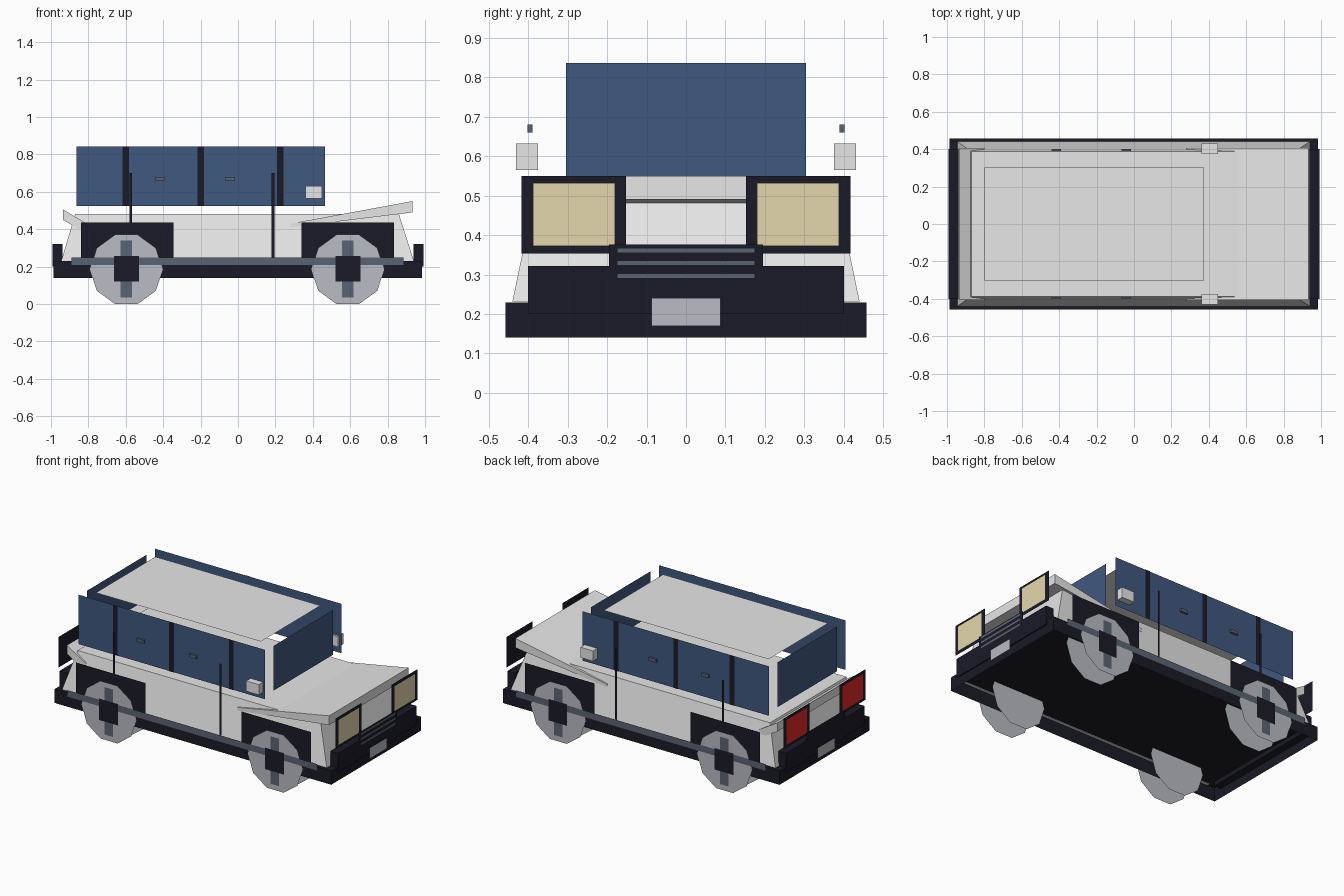
import bpy, bmesh, math

cube = bpy.data.objects.get("Cube")
if cube:
    bpy.data.objects.remove(cube)


def material(name, code):
    rgb = [int(code[i:i + 2], 16) / 255 for i in (0, 2, 4)]
    lin = [c / 12.92 if c <= 0.04045 else ((c + 0.055) / 1.055) ** 2.4 for c in rgb]
    m = bpy.data.materials.new(name)
    m.use_nodes = True
    m.diffuse_color = (*lin, 1)
    m.node_tree.nodes["Principled BSDF"].inputs["Base Color"].default_value = (*lin, 1)
    return m


PAINT = material("light_grey_paint", "E8E8E8")
GLASS = material("blue_glass", "405880")
BLACK = material("black_trim", "1A1A27")
STEEL = material("slate_trim", "596573")
WHEEL = material("wheel_grey", "B8BCC4")
LAMP = material("cream_lamp", "E4D7AC")
RED = material("red_lamp", "E62828")


def build(name, verts, faces, mat):
    me = bpy.data.meshes.new(name)
    me.from_pydata(verts, [], faces)
    me.materials.append(mat)
    ob = bpy.data.objects.new(name, me)
    bpy.context.collection.objects.link(ob)
    return ob


def prism(name, bottom, top, mat, open_bottom=False):
    """Solid between two rings of equal length."""
    n = len(bottom)
    faces = [tuple(range(n, 2 * n))]
    if not open_bottom:
        faces.append(tuple(range(n))[::-1])
    faces += [(i, (i + 1) % n, (i + 1) % n + n, i + n) for i in range(n)]
    ob = build(name, bottom + top, faces, mat)
    if not open_bottom:
        bm = bmesh.new()
        bm.from_mesh(ob.data)
        bmesh.ops.recalc_face_normals(bm, faces=bm.faces)
        bm.to_mesh(ob.data)
        bm.free()
    return ob


def ring(x0, x1, y, z):
    return [(x0, -y, z), (x1, -y, z), (x1, y, z), (x0, y, z)]


def box(name, x0, x1, y0, y1, z0, z1, mat):
    r = [[(x0, y0, z), (x1, y0, z), (x1, y1, z), (x0, y1, z)] for z in (z0, z1)]
    return prism(name, r[0], r[1], mat)


def wedge(name, profile, half_width, mat):
    """Side profile (x, z) extruded across the car."""
    rows = [[(x, s * half_width, z) for x, z in profile] for s in (-1, 1)]
    return prism(name, rows[0], rows[1], mat)


def side_plate(name, s, y, x0, x1, z0, z1, mat):
    v = [(x0, s * y, z0), (x1, s * y, z0), (x1, s * y, z1), (x0, s * y, z1)]
    return build(name, v, [(0, 1, 2, 3) if s < 0 else (3, 2, 1, 0)], mat)


def end_plate(name, e, x, y0, y1, z0, z1, mat):
    v = [(e * x, y0, z0), (e * x, y1, z0), (e * x, y1, z1), (e * x, y0, z1)]
    return build(name, v, [(0, 1, 2, 3) if e > 0 else (3, 2, 1, 0)], mat)


def wheel_disc(name, s, x, y):
    rim = [(x + 0.195 * math.cos(a * math.tau / 10), s * y,
            0.1855 + 0.195 * math.sin(a * math.tau / 10)) for a in range(10)]
    order = tuple(range(10))
    return build(name, rim, [order if s < 0 else order[::-1]], WHEEL)


# Body shell, and a chassis tray that is hollow underneath
prism("body", ring(-0.945, 0.94, 0.44, 0.231), ring(-0.87, 0.86, 0.388, 0.482), PAINT)
prism("chassis", ring(-0.986, 0.984, 0.457, 0.14), ring(-0.986, 0.984, 0.457, 0.229),
      BLACK, open_bottom=True)
wedge("hood", [(0.28, 0.41), (0.932, 0.49), (0.932, 0.55), (0.28, 0.43)], 0.405, PAINT)
wedge("trunk_lid", [(-0.935, 0.45), (-0.80, 0.37), (-0.80, 0.425), (-0.935, 0.505)],
      0.405, PAINT)

# Roof panel
build("roof", ring(-0.8, 0.375, 0.303, 0.84), [(0, 1, 2, 3)], PAINT)

# Both sides
for s, side in ((-1, "right"), (1, "left")):
    side_plate(side + "_window", s, 0.388, -0.863, 0.465, 0.525, 0.843, GLASS)
    for x in (-0.601, -0.2, 0.225):
        side_plate(side + "_pillar", s, 0.391, x - 0.017, x + 0.017, 0.525, 0.843, BLACK)
    for x in (-0.415, -0.042):
        y0, y1 = sorted((s * 0.389, s * 0.402))
        box(side + "_handle", x - 0.026, x + 0.026, y0, y1, 0.66, 0.68, STEEL)
    for x in (-0.573, 0.187):
        side_plate(side + "_rod", s, 0.443, x - 0.007, x + 0.007, 0.24, 0.70, BLACK)
    side_plate(side + "_sill", s, 0.463, -0.89, 0.885, 0.208, 0.25, STEEL)
    box(side + "_mirror", 0.36, 0.45, s * 0.403 - 0.028, s * 0.403 + 0.028,
        0.565, 0.632, PAINT)
    # Body edge showing under the chassis tray
    y0, y1 = sorted((s * 0.437, s * 0.456))
    box(side + "_body_lip", -0.93, 0.89, y0, y1, 0.225, 0.228, PAINT)

    # Fenders and flat ten-sided wheels with cross and hub
    for x, fx, end in ((-0.597, -0.593, "rear"), (0.587, 0.586, "front")):
        part = end + "_" + side
        side_plate(part + "_fender", s, 0.447, fx - 0.247, fx + 0.247, 0.225, 0.435, BLACK)
        wheel_disc(part + "_wheel", s, x, 0.46)
        wheel_disc(part + "_inner_wheel", -s, x, -0.33)
        side_plate(part + "_spoke", s, 0.463, x - 0.03, x + 0.03, 0.035, 0.34, STEEL)
        side_plate(part + "_hub", s, 0.466, x - 0.067, x + 0.067, 0.12, 0.258, BLACK)

# Both ends
for e, end, lens in ((1, "front", LAMP), (-1, "rear", RED)):
    end_plate(end + "_window", e, 0.465 if e > 0 else 0.863, -0.304, 0.304,
              0.548, 0.836, GLASS)
    box(end + "_bumper", *sorted((e * 0.937, e * 0.992)), -0.4, 0.4, 0.2, 0.322, BLACK)
    end_plate(end + "_grille", e, 0.994, -0.195, 0.195, 0.28, 0.376, BLACK)
    end_plate(end + "_number_plate", e, 0.9995, -0.088, 0.088, 0.17, 0.24, WHEEL)
    for s in (-1, 1):
        y0, y1 = sorted((s * 0.152, s * 0.417))
        end_plate(end + "_lamp_frame", e, 0.985, y0, y1, 0.353, 0.55, BLACK)
        y0, y1 = sorted((s * 0.18, s * 0.388))
        end_plate(end + "_lamp", e, 0.989, y0, y1, 0.372, 0.532, lens)

# Grille slats
for z in (0.296, 0.329, 0.361):
    end_plate("grille_slat", 1, 0.998, -0.175, 0.175, z - 0.006, z + 0.006, STEEL)
